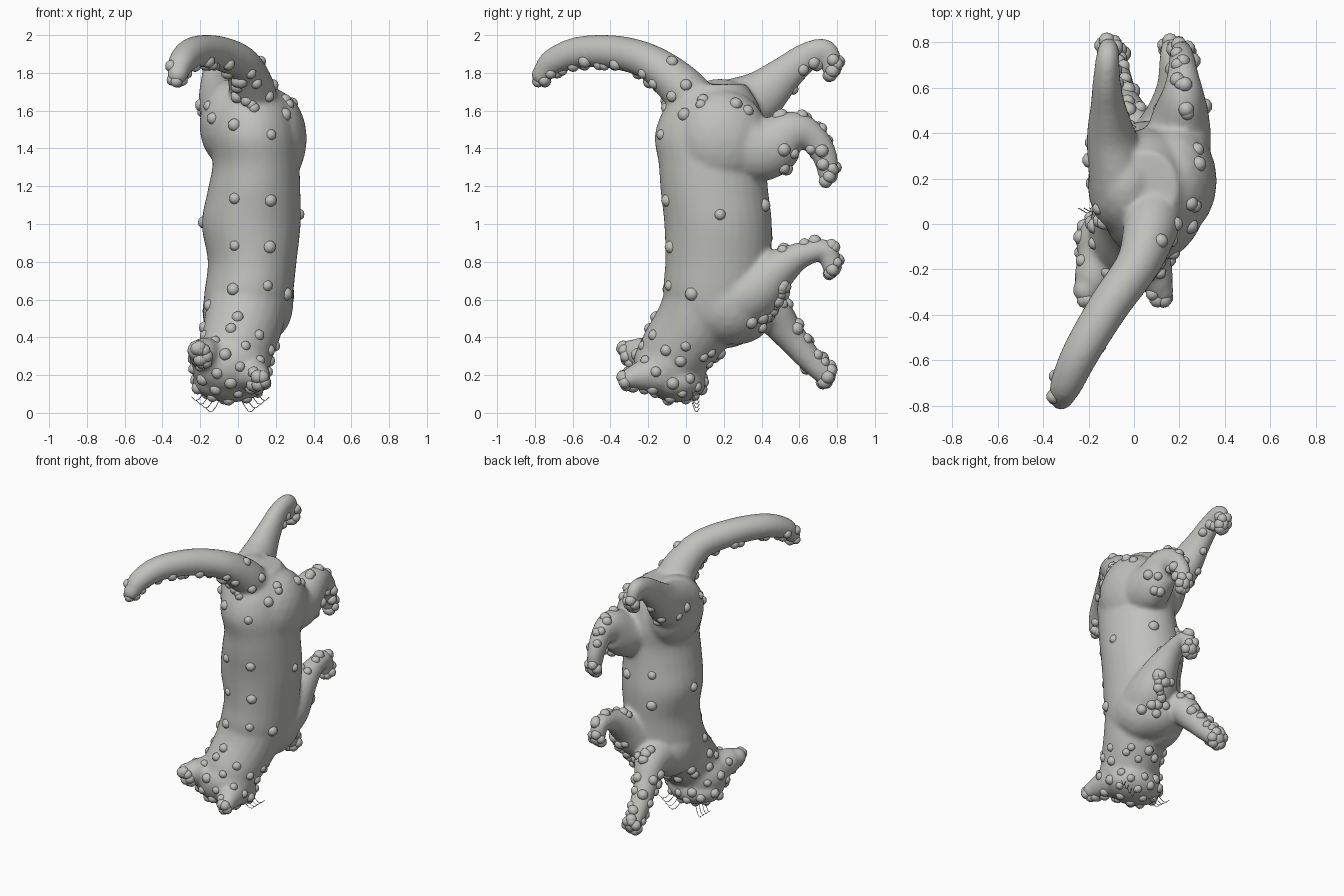
import bpy, bmesh, math, random
from mathutils import Vector, Matrix
from mathutils.bvhtree import BVHTree

random.seed(4)
cube = bpy.data.objects.get("Cube")
if cube:
    bpy.data.objects.remove(cube, do_unlink=True)

grey = bpy.data.materials.new("soft grey")
grey.use_nodes = True
grey.diffuse_color = (0.53, 0.53, 0.51, 1)
for node in grey.node_tree.nodes:
    if node.type == 'BSDF_PRINCIPLED':
        node.inputs["Base Color"].default_value = (0.53, 0.53, 0.51, 1)
        node.inputs["Roughness"].default_value = 0.8


def spline(points, steps=6):
    """Smooth path through points of any dimension."""
    p = [Vector(q) for q in points]
    p = [p[0] * 2 - p[1]] + p + [p[-1] * 2 - p[-2]]
    out = []
    for a, b, c, d in zip(p, p[1:], p[2:], p[3:]):
        for k in range(steps):
            t = k / steps
            out.append((b * 2 + (c - a) * t + (a * 2 - b * 5 + c * 4 - d) * t * t
                        + (b * 3 - a - c * 3 + d) * t ** 3) * 0.5)
    out.append(p[-2])
    return out


def loft(bm, rings, sides=24):
    """Skin a list of (centre, u axis, v axis) ellipses."""
    previous = None
    for centre, u, v in rings:
        ring = []
        for k in range(sides):
            a = math.tau * k / sides
            ring.append(bm.verts.new(centre + u * math.cos(a) + v * math.sin(a)))
        if previous:
            for k in range(sides):
                n = (k + 1) % sides
                bm.faces.new((previous[k], previous[n], ring[n], ring[k]))
        else:
            bm.faces.new(ring[::-1])
        previous = ring
    bm.faces.new(previous)


def ball(bm, centre, radii, detail=3):
    matrix = Matrix.Translation(centre) @ Matrix.Diagonal((*radii, 1))
    bmesh.ops.create_icosphere(bm, subdivisions=detail, radius=1, matrix=matrix)


def limb(bm, points, flat=1.0):
    """Tapered tube through (x, y, z, radius) points, flattened sideways."""
    path = spline(points)
    rings = []
    for i, p in enumerate(path):
        ahead = path[min(i + 1, len(path) - 1)].to_3d()
        behind = path[max(i - 1, 0)].to_3d()
        t = (ahead - behind).normalized()
        x = Vector((1, 0, 0))
        u = (x - t * x.dot(t)).normalized()
        rings.append((p.to_3d(), u * p[3] * flat, t.cross(u) * p[3]))
    loft(bm, rings)
    for p in (path[0], path[-1]):
        ball(bm, p.to_3d(), (p[3] * flat, p[3], p[3]))
    return path


def finish(name, bm):
    bmesh.ops.recalc_face_normals(bm, faces=bm.faces)
    mesh = bpy.data.meshes.new(name)
    bm.to_mesh(mesh)
    bm.free()
    mesh.materials.append(grey)
    for f in mesh.polygons:
        f.use_smooth = True
    obj = bpy.data.objects.new(name, mesh)
    bpy.context.collection.objects.link(obj)
    return obj


# Torso, as horizontal rings: z, centre x, centre y, half width, half depth
bm = bmesh.new()
torso = [(1.74, .06, .16, .13, .16), (1.62, .07, .14, .21, .25), (1.47, .08, .13, .235, .295),
         (1.32, .095, .14, .23, .285), (1.18, .085, .15, .245, .285), (1, .07, .17, .262, .285),
         (.8, .075, .17, .235, .28), (.62, .055, .16, .235, .28), (.48, .04, .17, .22, .25),
         (.38, .03, .17, .15, .16)]
loft(bm, [(Vector((x, y, z)), Vector((w, 0, 0)), Vector((0, d, 0)))
          for z, x, y, w, d in spline(torso)], 32)

# Thighs, shoulders, chest, head and muzzle
for centre, radii in [((.18, .19, 1.45), (.185, .25, .265)), ((-.03, .18, 1.53), (.175, .24, .24)),
                      ((.11, .22, .58), (.185, .22, .22)), ((-.02, .2, .54), (.17, .22, .2)),
                      ((.06, .26, .5), (.18, .19, .14)), ((-.04, -.09, .26), (.215, .19, .175)),
                      ((-.04, -.05, .165), (.2, .16, .11))]:
    ball(bm, centre, radii)
limb(bm, [(.06, .12, .65, .22), (.03, .05, .48, .21), (-.01, -.05, .33, .195)])

# Ears
ears = [[(-.15, -.16, .3, .1), (-.19, -.26, .32, .08), (-.21, -.29, .33, .06)],
        [(.06, -.14, .21, .11), (.1, -.25, .195, .075), (.12, -.295, .185, .055)]]
ear_paths = [limb(bm, e) for e in ears]

# Tail and legs
tail = limb(bm, [(.09, .08, 1.6, .13), (.07, -.03, 1.73, .12), (.015, -.18, 1.85, .097),
                 (-.11, -.36, 1.907, .09), (-.23, -.56, 1.91, .083), (-.295, -.7, 1.86, .072),
                 (-.32, -.765, 1.79, .054)])
hind_far = limb(bm, [(-.06, .2, 1.58, .18), (-.1, .38, 1.67, .14), (-.115, .52, 1.79, .098),
                     (-.12, .64, 1.885, .077), (-.115, .74, 1.912, .065),
                     (-.11, .775, 1.82, .052)], .78)
hind_near = limb(bm, [(.17, .25, 1.43, .2), (.2, .42, 1.4, .17), (.215, .56, 1.48, .12),
                      (.215, .66, 1.465, .083), (.21, .73, 1.37, .068),
                      (.21, .755, 1.26, .054)], .82)
fore_near = limb(bm, [(.11, .22, .58, .18), (.14, .36, .65, .16), (.16, .48, .755, .112),
                      (.17, .61, .835, .07), (.17, .74, .86, .057), (.17, .775, .77, .052)])
fore_far = limb(bm, [(0, .27, .53, .16), (-.03, .44, .53, .115), (-.06, .54, .42, .085),
                     (-.08, .65, .29, .068), (-.09, .74, .2, .058)])

# Fuse everything into one soft skin
body = finish("body", bm)
remesh = body.modifiers.new("fuse", 'REMESH')
remesh.mode = 'VOXEL'
remesh.voxel_size = 0.014
remesh.use_smooth_shade = True
soften = body.modifiers.new("soften", 'SMOOTH')
soften.factor = 0.5
soften.iterations = 7
bpy.context.view_layer.update()
skin = BVHTree.FromObject(body, bpy.context.evaluated_depsgraph_get())

# Small round lumps half sunk into the skin
bm = bmesh.new()


def lump(point, radius=0.034):
    place, normal, _, _ = skin.find_nearest(Vector(point))
    ball(bm, place - normal * 0.01, [radius * random.uniform(.85, 1.1)] * 3, 2)


def row(path, start, stop, count, side):
    """Lumps along one side of a limb."""
    for i in range(count):
        p = path[int((len(path) - 1) * (start + (stop - start) * i / max(count - 1, 1)))]
        jitter = Vector([random.uniform(-.6, .6) for _ in range(3)])
        lump(p.to_3d() + (Vector(side) + jitter).normalized() * p[3])


def paw(path, count=7):
    p = path[-1]
    out = (p - path[-4]).to_3d().normalized()
    for i in range(count):
        a = math.tau * i / count
        lump(p.to_3d() + out * 0.02 + Vector((math.cos(a), math.sin(a) * .6, math.sin(a))) * .06)


row(tail, .2, 1, 16, (.4, .3, -1))
row(tail, .15, 1, 12, (-.4, -.3, -1))
row(tail, .05, .3, 4, (1, 0, 0))
row(hind_far, .3, .8, 6, (.3, .5, -1))
row(hind_near, .2, .9, 9, (0, .4, -1))
row(hind_near, .3, .8, 7, (0, .3, 1))
row(fore_near, .1, .45, 16, (.3, .6, -1))
row(fore_near, .4, .9, 6, (0, 0, 1))
row(fore_far, .2, 1, 14, (.2, .6, .8))
row(fore_far, .3, 1, 10, (-.6, -.2, -.6))
for leg in (hind_far, hind_near, fore_near, fore_far):
    paw(leg)
for ear in ear_paths:
    row(ear, .5, 1, 5, (0, -1, 0))
    row(ear, .3, 1, 4, (0, -.5, -1))

# Lumps scattered over the head and throat
for i in range(50):
    a, h = i * 2.4, 1 - 2 * (i + .5) / 50
    r = math.sqrt(1 - h * h)
    lump((-.04 + .24 * r * math.cos(a), -.06 + .24 * r * math.sin(a), .23 + .22 * h), .032)

# Sparse pairs down the back, flanks and belly
for z in (1.52, 1.12, .9, .68):
    for x, y in ((-.07, -.2), (.22, -.2), (-.06, .5), (.22, .5)):
        lump((x, y, z + random.uniform(-.04, .04)))
for y, z in ((.05, 1.68), (.28, 1.67), (.36, 1.63), (.18, 1.05), (-.05, 1.61), (.0, .62)):
    lump((.32, y, z))
    lump((-.2, y, z - .04))
finish("skin_lumps", bm)

# Whiskers
curve = bpy.data.curves.new("whiskers", 'CURVE')
curve.dimensions = '3D'
curve.bevel_depth = 0.002
curve.bevel_resolution = 1
curve.materials.append(grey)
for side in (-1, 1):
    for i in range(4):
        strand = curve.splines.new('POLY')
        strand.points.add(4)
        for k, point in enumerate(strand.points):
            t = k / 4
            point.co = (-.04 + side * (.06 + .025 * i + .07 * t), .03 + .04 * t,
                        .065 + .02 * i - .06 * math.sin(t * 2.4), 1)
whiskers = bpy.data.objects.new("whiskers", curve)
bpy.context.collection.objects.link(whiskers)
